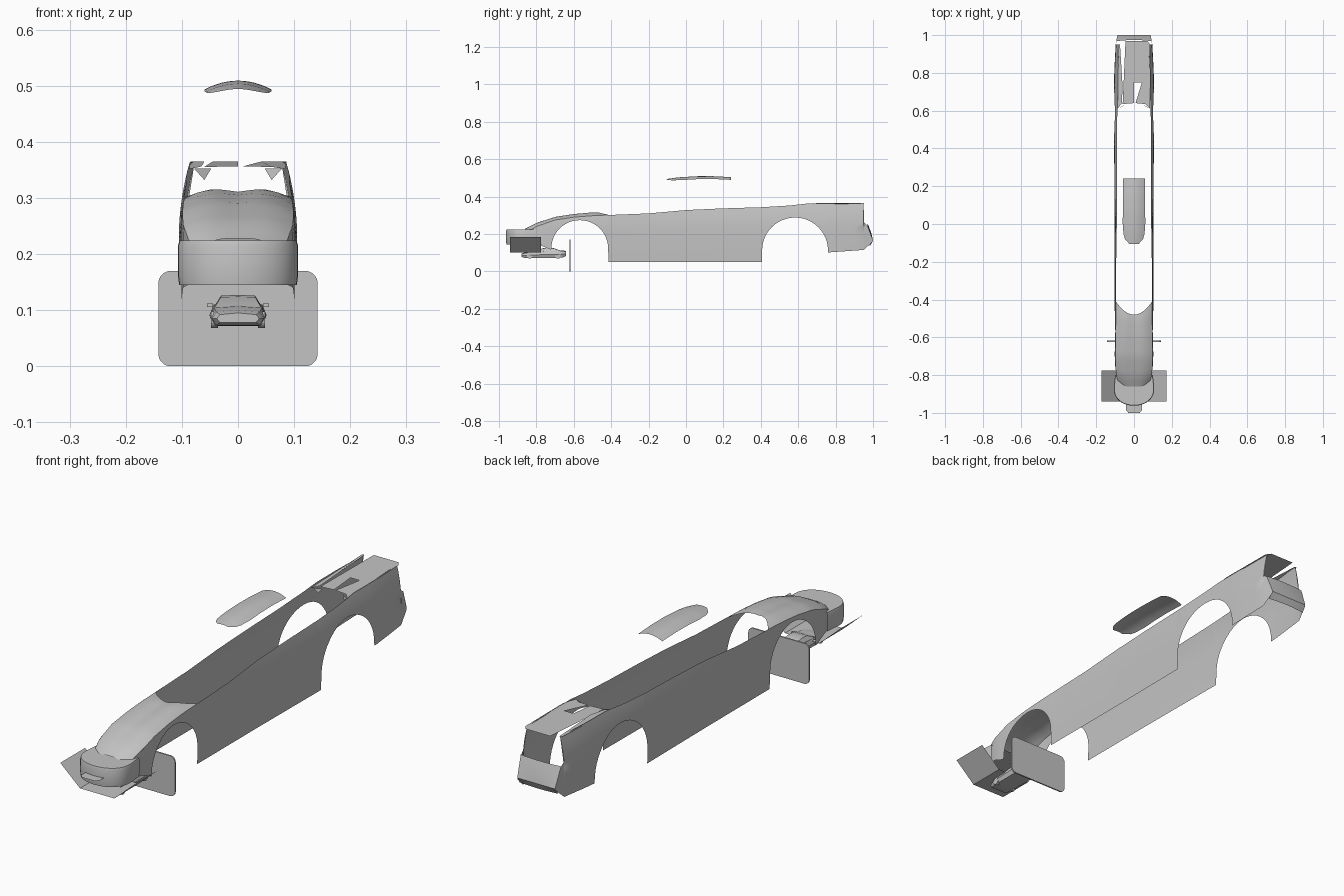
import bpy, bmesh, math

if "Cube" in bpy.data.objects:
    bpy.data.objects.remove(bpy.data.objects["Cube"])

grey = bpy.data.materials.new("plain grey")
grey.diffuse_color = (0.55, 0.55, 0.55, 1)
grey.use_nodes = True
grey.node_tree.nodes["Principled BSDF"].inputs["Base Color"].default_value = grey.diffuse_color


def make(name, verts, faces, smooth=True):
    me = bpy.data.meshes.new(name)
    me.from_pydata(verts, [], faces)
    me.materials.append(grey)
    ob = bpy.data.objects.new(name, me)
    bpy.context.collection.objects.link(ob)
    bm = bmesh.new()
    bm.from_mesh(me)
    bmesh.ops.remove_doubles(bm, verts=bm.verts, dist=0.0004)
    bmesh.ops.recalc_face_normals(bm, faces=bm.faces)
    bm.to_mesh(me)
    bm.free()
    if smooth:
        bpy.ops.object.select_all(action='DESELECT')
        ob.select_set(True)
        bpy.context.view_layer.objects.active = ob
        bpy.ops.object.shade_smooth_by_angle(angle=math.radians(35))
    return ob


def sheet(name, rows, caps=False):
    """Grid surface through rows of points."""
    n = len(rows[0])
    faces = [(r * n + c, r * n + c + 1, (r + 1) * n + c + 1, (r + 1) * n + c)
             for r in range(len(rows) - 1) for c in range(n - 1)]
    if caps:
        faces += [tuple(range(n - 1)), tuple(range((len(rows) - 1) * n, len(rows) * n - 1))]
    return make(name, [p for row in rows for p in row], faces)


def lerp(table, t):
    if t <= table[0][0]:
        return table[0][1]
    for (a, va), (b, vb) in zip(table, table[1:]):
        if t <= b:
            return va + (vb - va) * (t - a) / (b - a)
    return table[-1][1]


# Body guide curves along the length
SIDE_TOP = [(-.86, .205), (-.8, .24), (-.7, .275), (-.6, .29), (-.5, .298), (-.4, .302),
            (-.2, .31), (0, .328), (.2, .337), (.4, .343), (.55, .352), (.65, .363),
            (.95, .365), (.951, .262), (.97, .245), (1, .165)]
HOOD_TOP = [(-.86, .228), (-.8, .26), (-.7, .293), (-.6, .309), (-.5, .318), (-.4, .312)]
WIDTH = [(-.86, .075), (-.83, .087), (-.78, .098), (-.7, .102), (0, .102), (.5, .106),
         (.8, .105), (.95, .097), (1, .088)]
BOTTOM = [(-.86, .15), (-.78, .14), (-.72, .115), (-.7, .05), (.6, .05),
          (.74, .1), (.95, .115), (1, .16)]
ARCHES = [(-.568, .122, .152), (.583, .112, .176)]


def bottom(y):
    for cy, cz, r in ARCHES:
        if abs(y - cy) < r:
            return cz + math.sqrt(r * r - (y - cy) ** 2)
    return lerp(BOTTOM, y)


def side_x(y, z):
    return lerp(WIDTH, y) - .02 * (max(0, z - .22) / .145) ** 2 - .03 * max(0, .12 - z)


# Side shells with both wheel arches cut by the lower edge
stations = {round(-.4 + .05 * i, 4) for i in range(16)} | {y for y, _ in SIDE_TOP}
stations |= {-.83, -.78, -.74, .78, .85, .9}
for cy, cz, r in ARCHES:
    stations = {y for y in stations if abs(y - cy) > r + .002}
    for i in range(25):
        stations.add(cy - r * .9999 * math.cos(math.pi * i / 24))
    stations |= {cy - r - .001, cy + r + .001}
for s, label in ((-1, "left"), (1, "right")):
    rows = []
    for y in sorted(stations):
        zb, zt = bottom(y), lerp(SIDE_TOP, y)
        rows.append([(s * side_x(y, zb + (zt - zb) * k / 8), y, zb + (zt - zb) * k / 8)
                     for k in range(9)])
    sheet(label + "_body_side", rows)

# Hood with curved rear edge and shallow centre valley
rows = []
for i in range(15):
    row = []
    for j in range(-8, 9):
        u = j / 8
        t = i / 14
        y = -.86 + t * (.38 + .07 * u * u)
        zs = lerp(SIDE_TOP, y)
        z = zs + (lerp(HOOD_TOP, y) - zs) * (1 - abs(u) ** 3)
        z -= .007 * t * max(0, 1 - 2 * abs(u))
        row.append((u * side_x(y, zs), y, z))
    rows.append(row)
sheet("hood", rows)

# Rounded nose band with a flat top, open below
outline = [(-.1, -.8)]
outline += [(-.107 * math.cos(a), -.865 - .097 * math.sin(a) ** .8)
            for a in [math.pi * i / 20 for i in range(21)]]
outline += [(.1, -.8)]
sheet("nose_band", [[(x * k, -.86 + (y + .86) * k, z) for x, y in outline]
                    for z, k in ((.145, .98), (.16, 1), (.215, 1), (.224, .975))])
make("nose_top", [(x * .975, -.86 + (y + .86) * .975, .224) for x, y in outline],
     [tuple(range(len(outline)))], False)
make("nose_lip", [(-.043, -.955, .183), (-.043, -.985, .183), (-.03, -1, .183),
                  (.03, -1, .183), (.043, -.985, .183), (.043, -.955, .183)],
     [tuple(range(6))], False)

# Folded tray below the nose
sheet("front_tray", [[(x, y, z) for x, z in ((-.172, .183), (-.08, .1), (.08, .1), (.172, .183))]
                     for y in (-.94, -.775)])

# Upright rounded panel
pts = []
for cx, cz, a0 in ((.12, .148, 0), (-.12, .148, 90), (-.12, .022, 180), (.12, .022, 270)):
    for k in range(6):
        a = math.radians(a0 + 18 * k)
        pts.append((cx + .022 * math.cos(a), cz + .022 * math.sin(a)))
n = len(pts)
make("upright_panel", [(x, y, z) for y in (-.624, -.618) for x, z in pts],
     [tuple(range(n)), tuple(range(n, 2 * n))]
     + [(i, (i + 1) % n, n + (i + 1) % n, n + i) for i in range(n)])

# Floating roof skin
rows = []
for i in range(15):
    y = -.105 + .345 * i / 14
    w = lerp([(-.105, .025), (-.095, .042), (-.06, .055), (0, .06), (.24, .057)], y)
    zc = lerp([(-.105, .494), (-.04, .503), (.06, .509), (.15, .509), (.24, .504)], y)
    rows.append([(w * u / 6, y, zc - .016 * (w * u / 6 / .06) ** 2) for u in range(-6, 7)])
sheet("roof_skin", rows)

# Rear deck pieces, with an angular cut-out and a gap beside the left strip
def deck_z(x, y):
    return .365 - .012 * max(0, .7 - y) / .08


DECK = [(-.06, .635), (0, .64), (0, .75), (.042, .75), (.008, .64), (.06, .635),
        (.084, .61), (.087, .7), (.085, .95), (.07, .97), (-.045, .97)]
STRIP = [(-.087, .61), (-.065, .64), (-.06, .72), (-.074, .95), (-.085, .95)]
for name, poly in (("rear_deck", DECK), ("left_deck_strip", STRIP)):
    make(name, [(x, y, deck_z(x, y)) for x, y in poly], [tuple(range(len(poly)))], False)
for s, label in ((-1, "left"), (1, "right")):
    make(label + "_deck_tab", [(s * .078, .615, .352), (s * .048, .63, .352), (s * .06, .622, .332)],
         [(0, 1, 2)], False)

# Rear bumper skin
sheet("rear_bumper", [[(w * u / 5, y + .006 * (1 - (u / 5) ** 2) * (y < .99), z)
                       for u in range(-5, 6)]
                      for y, z, w in ((.968, .25, .094), (.985, .205, .091),
                                      (1, .165, .088), (.98, .138, .091))])

# Miniature coupe under the nose: body, cabin, wheels and mirrors
rows = []
for y, w, zb, zt in ((-.88, .038, .078, .092), (-.865, .046, .073, .097), (-.82, .05, .072, .104),
                     (-.76, .05, .072, .108), (-.7, .051, .072, .11), (-.655, .047, .075, .109),
                     (-.642, .04, .082, .105)):
    m = (zb + zt) / 2
    rows.append([(x * w, y, z) for x, z in ((-.85, zb), (.85, zb), (1, m), (.85, zt),
                                            (0, zt + .003), (-.85, zt), (-1, m), (-.85, zb))])
sheet("miniature_body", rows, True)
rows = []
for y, w, z in ((-.81, .042, .104), (-.765, .031, .124), (-.735, .03, .127),
                (-.705, .031, .124), (-.66, .04, .107)):
    rows.append([(-.045, y, .103), (-w, y, z - .001), (0, y, z), (w, y, z - .001), (.045, y, .103)])
sheet("miniature_cabin", rows)
for s, label in ((-1, "left"), (1, "right")):
    for y, end in ((-.835, "front"), (-.685, "rear")):
        bpy.ops.mesh.primitive_cylinder_add(vertices=16, radius=.015, depth=.012,
                                            location=(s * .042, y, .083),
                                            rotation=(0, math.pi / 2, 0))
        bpy.context.object.name = f"miniature_{end}_{label}_wheel"
        bpy.context.object.data.materials.append(grey)
    bpy.ops.mesh.primitive_cube_add(size=1, location=(s * .05, -.785, .109))
    bpy.context.object.name = f"miniature_{label}_mirror"
    bpy.context.object.scale = (.01, .007, .006)
    bpy.context.object.data.materials.append(grey)
